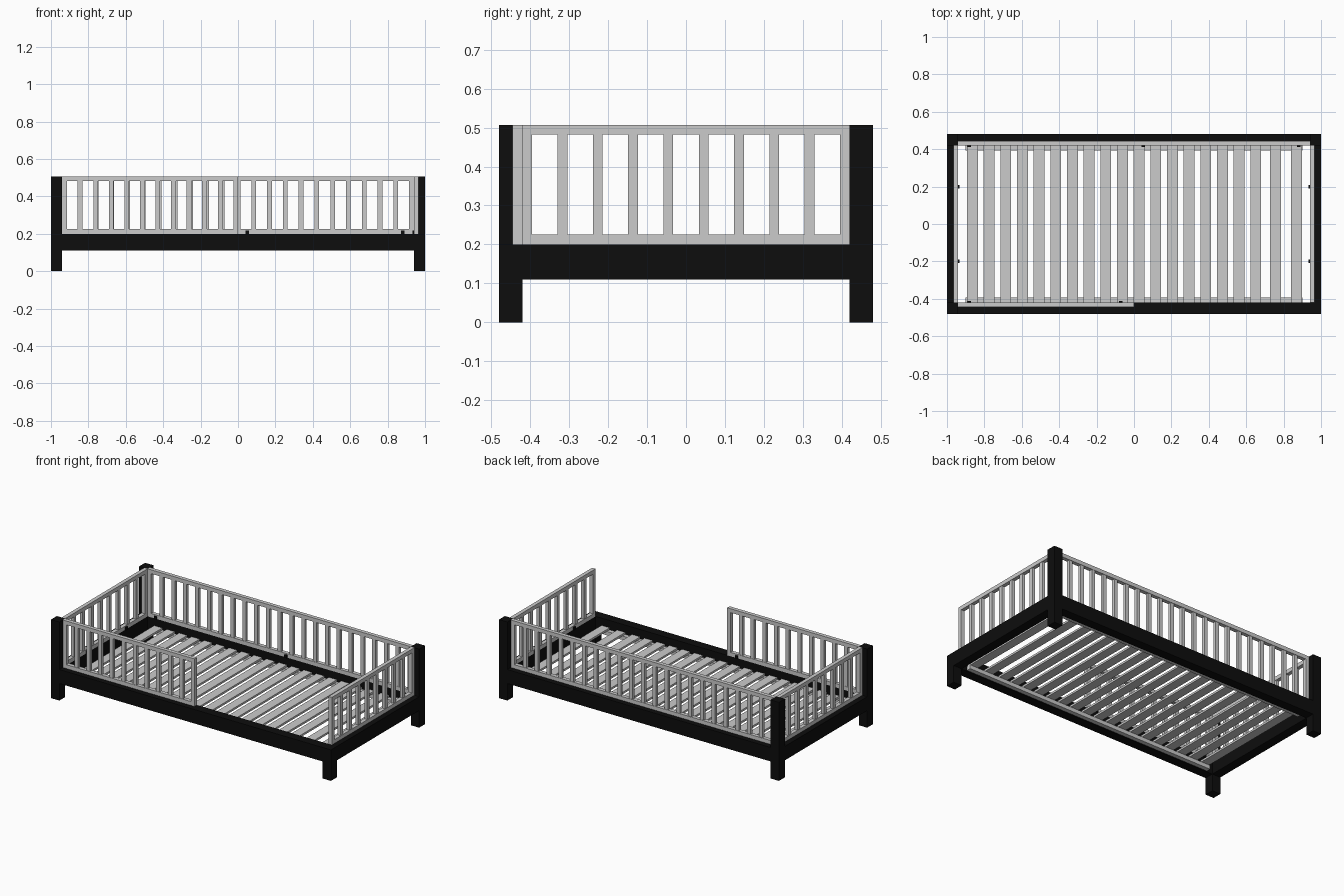
import bpy, bmesh
from mathutils import Matrix, Vector

if "Cube" in bpy.data.objects:
    bpy.data.objects.remove(bpy.data.objects["Cube"])

black = bpy.data.materials.new("black_paint")
black.diffuse_color = (0.004, 0.004, 0.004, 1)
black.use_nodes = True
black.node_tree.nodes["Principled BSDF"].inputs["Base Color"].default_value = black.diffuse_color


def boxes(name, spans, mat=None):
    """One object made of axis-aligned boxes (x0, x1, y0, y1, z0, z1)."""
    bm = bmesh.new()
    for x0, x1, y0, y1, z0, z1 in spans:
        m = Matrix.Translation(((x0 + x1) / 2, (y0 + y1) / 2, (z0 + z1) / 2))
        m = m @ Matrix.Diagonal(Vector((x1 - x0, y1 - y0, z1 - z0, 1)))
        bmesh.ops.create_cube(bm, size=1, matrix=m)
    me = bpy.data.meshes.new(name)
    bm.to_mesh(me)
    bm.free()
    ob = bpy.data.objects.new(name, me)
    bpy.context.collection.objects.link(ob)
    if mat:
        me.materials.append(mat)
    return ob


X, Y, P = 1.0, 0.48, 0.06        # half length, half width, post size
XI, YI = X - P, Y - P            # inner faces of the frame
Z0, Z1, TOP = 0.11, 0.20, 0.507  # frame bottom, frame top, post top
T = 0.025                        # guard rail bar size


def guard(name, axis, a, b, c):
    """Barred guard from a to b along an axis; c is its lower side coordinate."""
    n = round((b - a - T) / 0.085) if axis == "x" else 9
    spans = [(a, b, c, c + T, Z1, Z1 + T), (a, b, c, c + T, TOP - T, TOP)]
    for i in range(n + 1):
        s = a + (b - a - T) * i / n
        inset = 0 if i in (0, n) else 0.0025
        spans.append((s, s + T, c + inset, c + T - inset, Z1 + T, TOP - T))
    if axis == "y":
        spans = [(s[2], s[3], s[0], s[1], s[4], s[5]) for s in spans]
    boxes(name, spans)


# corner posts: the front right one stops at the frame top
for side, x in (("left", -X), ("right", XI)):
    for end, y in (("front", -Y), ("back", YI)):
        top = Z1 if (side, end) == ("right", "front") else TOP
        boxes(f"{end}_{side}_post", [(x, x + P, y, y + P, 0, top)], black)

# bed frame rails
for end, y in (("front", -Y), ("back", YI)):
    boxes(f"{end}_frame_rail", [(-XI, XI, y, y + P, Z0, Z1)], black)
for side, x in (("left", -X), ("right", XI)):
    boxes(f"{side}_frame_rail", [(x, x + P, -YI, YI, Z0, Z1)], black)

# guard rails, with half-length guard at the front
guard("back_guard", "x", -XI, XI, YI)
guard("front_guard", "x", -XI, 0.0, -YI - T)
guard("left_guard", "y", -YI, YI, -XI - T)
guard("right_guard", "y", -YI, YI, XI)

# slat supports along the long rails
for end, y in (("front", -YI), ("back", YI - 0.028)):
    boxes(f"{end}_slat_support", [(-0.9, 0.9, y, y + 0.028, 0.115, 0.14)])

# slats, with the last two spaced wider
starts = [-0.893 + 0.0891 * i for i in range(18)] + [0.728, 0.84]
boxes("slats", [(s, s + 0.058, -YI, YI, 0.14, 0.153) for s in starts])

# small guard clips
h = 0.009
clips = [(x, YI - 0.003) for x in (-0.88, 0.05, 0.88)]
clips += [(x, -YI + 0.003) for x in (-0.88, -0.07)]
clips += [(s * (XI - 0.003), y) for s in (-1, 1) for y in (-0.2, 0.2)]
boxes("guard_clips", [(x - h if abs(x) < 0.9 else x - 0.004, x + h if abs(x) < 0.9 else x + 0.004,
                       y - h if abs(y) < 0.4 else y - 0.004, y + h if abs(y) < 0.4 else y + 0.004,
                       Z1 - 0.002, Z1 + 0.018) for x, y in clips], black)
